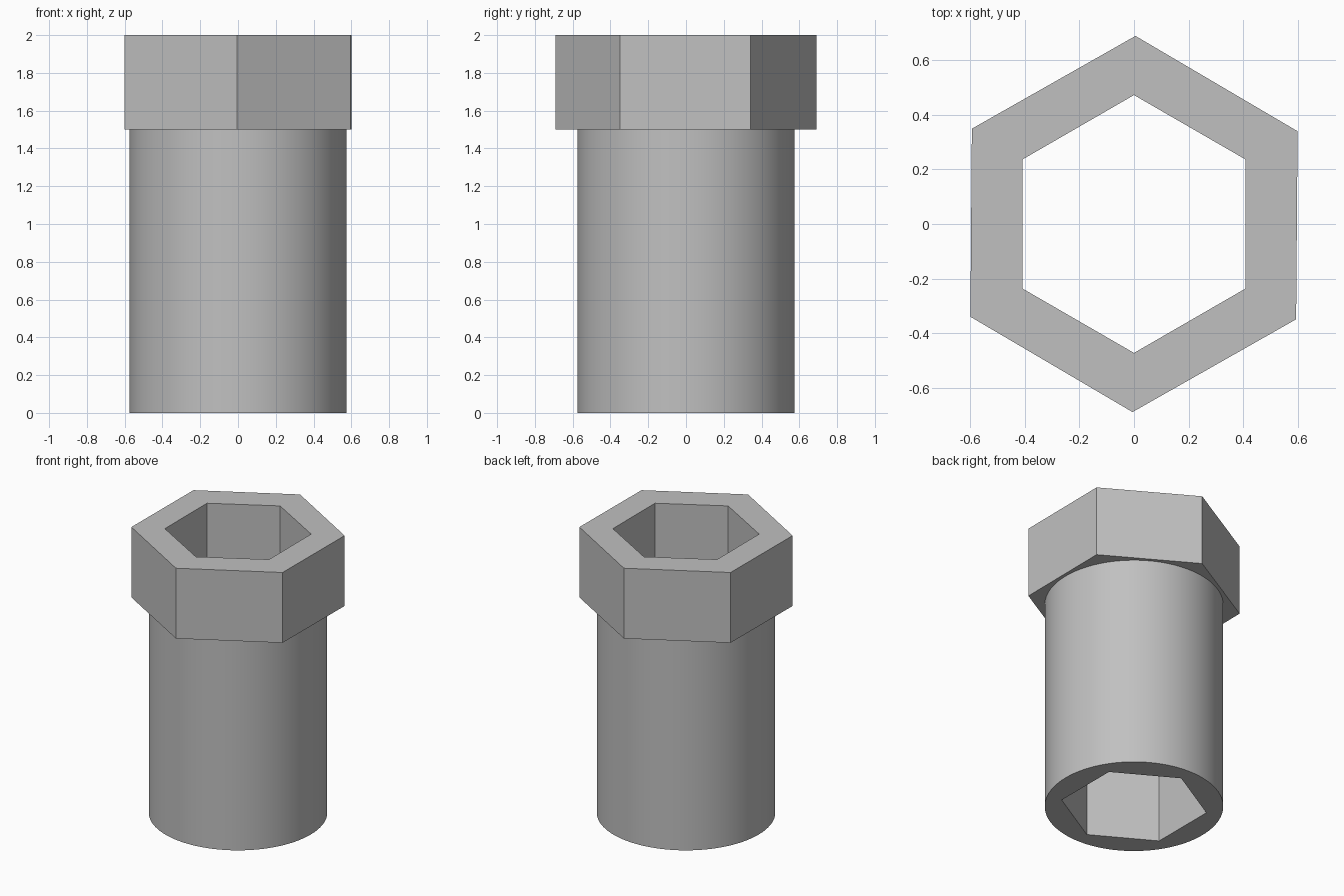
import bpy
import math

default = bpy.data.objects.get("Cube")
if default:
    bpy.data.objects.remove(default, do_unlink=True)

steel = bpy.data.materials.new("steel_grey")
steel.use_nodes = True
GREY = (0.53, 0.53, 0.53, 1)
steel.diffuse_color = GREY
steel.node_tree.nodes["Principled BSDF"].inputs["Base Color"].default_value = GREY


def prism(name, sides, radius, bottom, top, turn=0):
    """Upright prism between two heights, turned about z in degrees."""
    bpy.ops.mesh.primitive_cylinder_add(
        vertices=sides, radius=radius, depth=top - bottom,
        location=(0, 0, (bottom + top) / 2), rotation=(0, 0, math.radians(turn)))
    part = bpy.context.object
    part.name = name
    part.data.materials.append(steel)
    return part


def combine(body, tool, operation):
    """Apply a boolean to the body and discard the tool."""
    mod = body.modifiers.new(operation.lower(), "BOOLEAN")
    mod.operation = operation
    mod.solver = "EXACT"
    mod.object = tool
    bpy.context.view_layer.objects.active = body
    bpy.ops.object.modifier_apply(modifier=mod.name)
    bpy.data.objects.remove(tool, do_unlink=True)


# Round sleeve joined to the hexagonal head
socket = prism("hex_socket", 96, 0.575, 0, 1.7)
head = prism("hex_head", 6, 0.69, 1.5, 2, turn=-0.45)
combine(socket, head, "UNION")

# Hexagonal bore running right through
bore = prism("hex_bore", 6, 0.473, -0.2, 2.2)
combine(socket, bore, "DIFFERENCE")

# Smooth sleeve, crisp hexagon edges
bpy.ops.object.select_all(action="DESELECT")
socket.select_set(True)
bpy.context.view_layer.objects.active = socket
bpy.ops.object.shade_smooth_by_angle(angle=math.radians(30))
